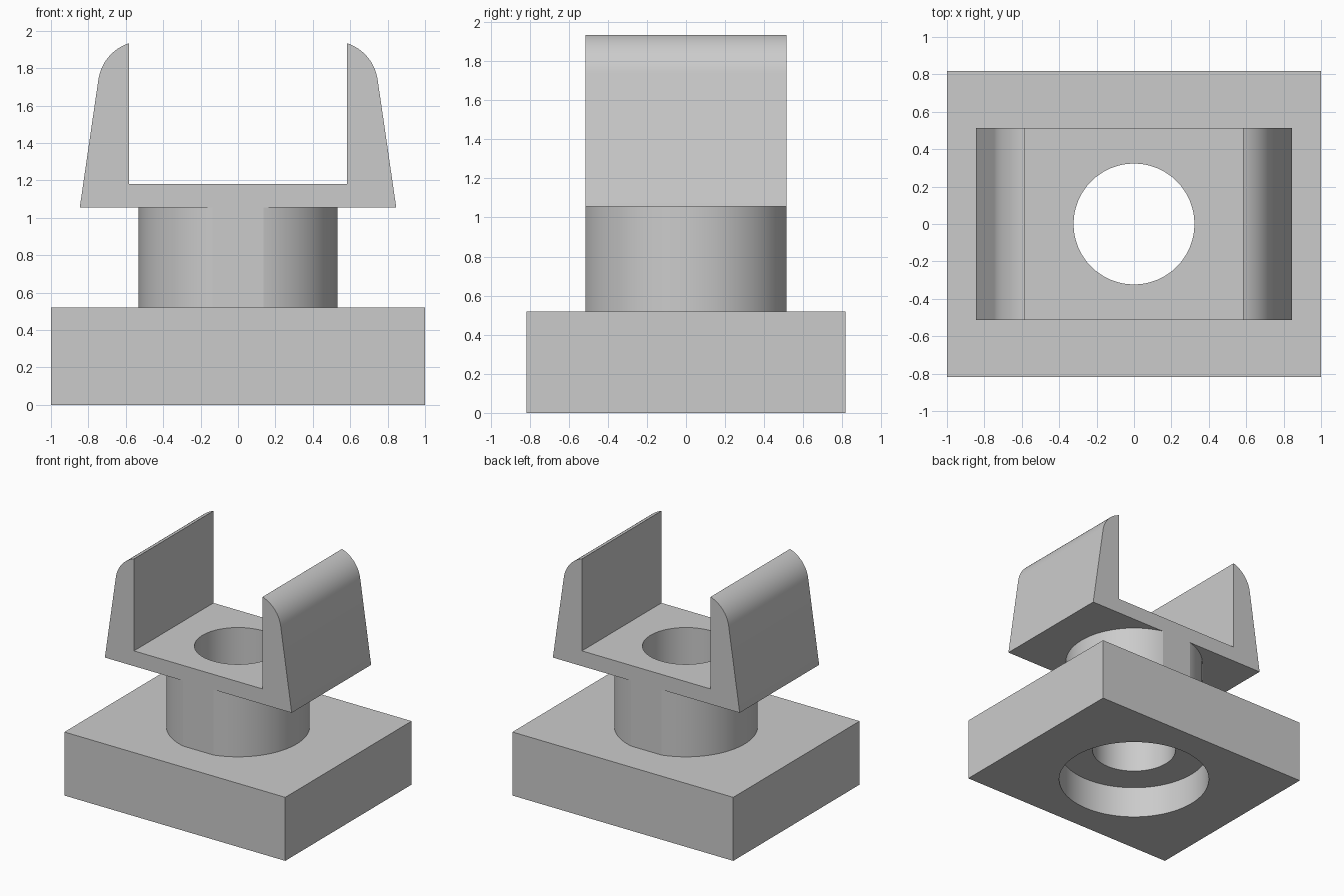
import bpy, bmesh
from math import radians, cos, sin

if "Cube" in bpy.data.objects:
    bpy.data.objects.remove(bpy.data.objects["Cube"])

BASE_TOP, SADDLE_BOTTOM, SADDLE_FLOOR = 0.52, 1.055, 1.18
SADDLE_DEPTH = 1.028
BORE_RADIUS = 0.323

grey = bpy.data.materials.new("plain grey")
grey.use_nodes = True
grey.diffuse_color = (0.6, 0.6, 0.6, 1)
grey.node_tree.nodes["Principled BSDF"].inputs["Base Color"].default_value = (0.6, 0.6, 0.6, 1)


def finish(name, bm):
    bmesh.ops.recalc_face_normals(bm, faces=bm.faces)
    mesh = bpy.data.meshes.new(name)
    bm.to_mesh(mesh)
    bm.free()
    mesh.materials.append(grey)
    obj = bpy.data.objects.new(name, mesh)
    bpy.context.collection.objects.link(obj)
    return obj


def extrude_profile(name, points, depth):
    """Extrude an x-z outline along y, centred on y = 0."""
    bm = bmesh.new()
    face = bm.faces.new([bm.verts.new((x, -depth / 2, z)) for x, z in points])
    out = bmesh.ops.extrude_face_region(bm, geom=[face])
    verts = [v for v in out["geom"] if isinstance(v, bmesh.types.BMVert)]
    bmesh.ops.translate(bm, verts=verts, vec=(0, depth, 0))
    return finish(name, bm)


def box(name, half_x, depth, z0, z1):
    return extrude_profile(name, [(-half_x, z0), (half_x, z0), (half_x, z1), (-half_x, z1)], depth)


def cylinder(name, radius, z0, z1):
    bm = bmesh.new()
    bmesh.ops.create_cone(bm, cap_ends=True, segments=128, radius1=radius,
                          radius2=radius, depth=z1 - z0)
    bmesh.ops.translate(bm, verts=bm.verts, vec=(0, 0, (z0 + z1) / 2))
    return finish(name, bm)


def select_only(obj):
    bpy.ops.object.select_all(action="DESELECT")
    obj.select_set(True)
    bpy.context.view_layer.objects.active = obj


def boolean(obj, cutter, operation):
    mod = obj.modifiers.new("cut", "BOOLEAN")
    mod.operation, mod.object, mod.solver = operation, cutter, "EXACT"
    select_only(obj)
    bpy.ops.object.modifier_apply(modifier=mod.name)


# Base block
base = box("base", 1, 1.634, 0, BASE_TOP)

# Column, trimmed flush with the front and back of the saddle
column = cylinder("column", 0.532, BASE_TOP, SADDLE_BOTTOM)
trim = box("trim_cutter", 1, SADDLE_DEPTH, 0.3, 1.3)
boolean(column, trim, "INTERSECT")

# Saddle: tapered walls with rounded outer shoulders
shoulder = [(0.508 + 0.241 * cos(radians(a)), 1.704 + 0.241 * sin(radians(a)))
            for a in range(8, 73, 4)]
right_half = [(0.846, SADDLE_BOTTOM)] + shoulder + [(0.582, 1.933), (0.582, SADDLE_FLOOR)]
left_half = [(-x, z) for x, z in reversed(right_half)]
saddle = extrude_profile("saddle", right_half + left_half, SADDLE_DEPTH)

# Through bore, and the wider recess under the base
bore = cylinder("bore_cutter", BORE_RADIUS, -0.5, 1.5)
recess = cylinder("recess_cutter", 0.583, -0.5, 0.262)
for part in (base, column, saddle):
    boolean(part, bore, "DIFFERENCE")
boolean(base, recess, "DIFFERENCE")

for cutter in (trim, bore, recess):
    bpy.data.objects.remove(cutter)

for part in (base, column, saddle):
    select_only(part)
    bpy.ops.object.shade_smooth_by_angle(angle=radians(10))
